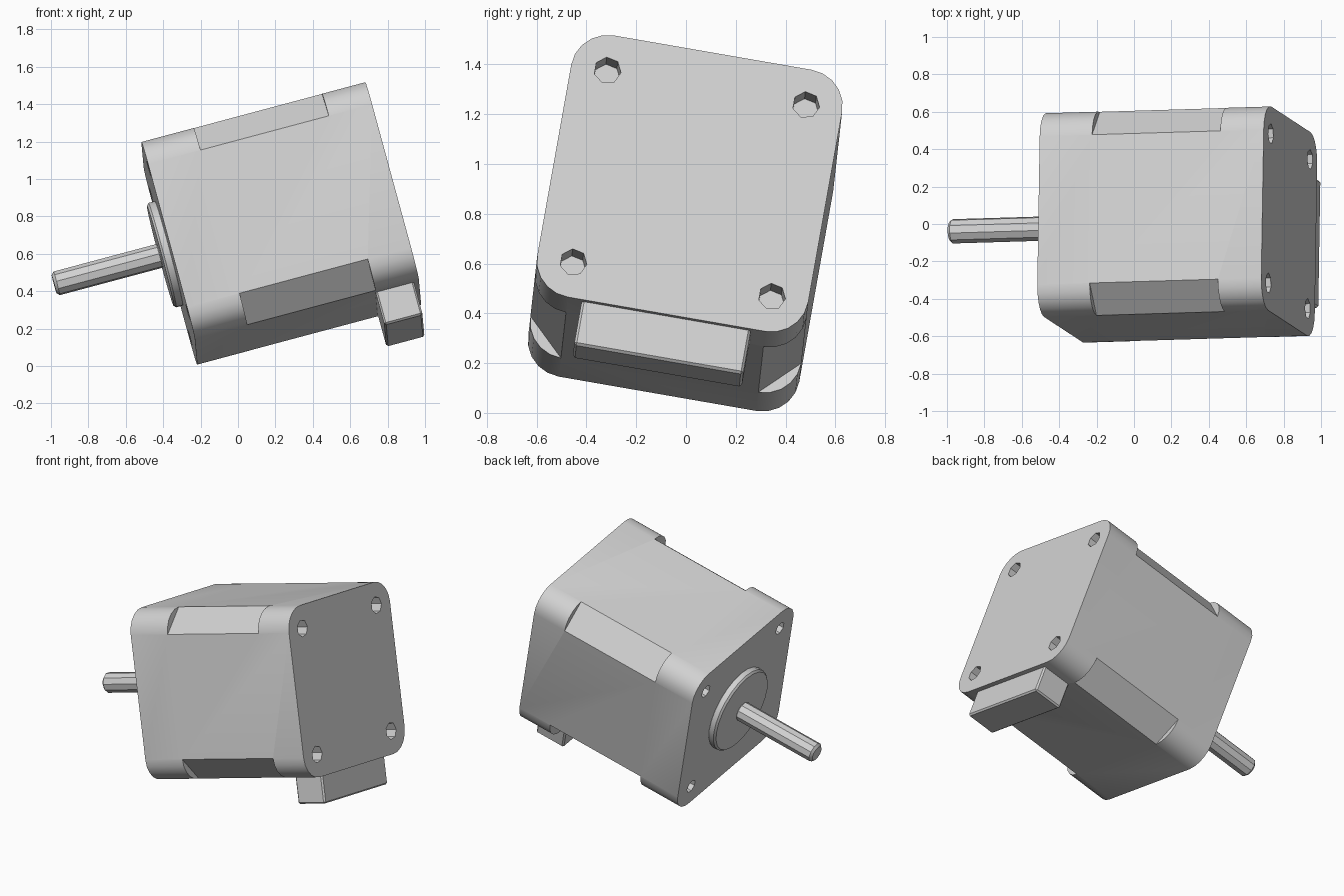
import bpy, bmesh
from math import cos, sin, tau, pi, radians
from mathutils import Matrix, Vector

cube = bpy.data.objects.get("Cube")
if cube:
    bpy.data.objects.remove(cube, do_unlink=True)

# Single grey metal
metal = bpy.data.materials.new("grey_metal")
metal.use_nodes = True
grey = (0.64, 0.64, 0.64, 1)
metal.diffuse_color = grey
metal.node_tree.nodes["Principled BSDF"].inputs["Base Color"].default_value = grey

# Tilted frame: local x runs from shaft to back, origin at centre of back face
side = Vector((0.016, 0.985, -0.171)).normalized()
up = Vector((-0.259, 0.171, 0.951))
up = (up - side * up.dot(side)).normalized()
axis = side.cross(up)
FRAME = Matrix((axis, side, up)).transposed().to_4x4()
FRAME.translation = (0.83, 0.015, 0.922)

HALF, LENGTH, RADIUS, CHAMFER = 0.5525, 1.24, 0.15, 0.15
HOLE = 0.405


def circle(r, n, cy=0, cz=0, turn=0):
    return [(cy + r * cos(tau * i / n + turn), cz + r * sin(tau * i / n + turn)) for i in range(n)]


def rounded_square(half, r, steps):
    pts = []
    for q, (sy, sz) in enumerate(((1, 1), (-1, 1), (-1, -1), (1, -1))):
        for i in range(steps + 1):
            a = pi / 2 * (q + i / steps)
            pts.append((sy * (half - r) + r * cos(a), sz * (half - r) + r * sin(a)))
    return pts


def prism(bm, pts, x0, x1):
    """Extrude a y-z outline between two stations along the axis."""
    ends = [[bm.verts.new((x, y, z)) for y, z in pts] for x in (x0, x1)]
    bm.faces.new(ends[0])
    bm.faces.new(ends[1])
    n = len(pts)
    for i in range(n):
        j = (i + 1) % n
        bm.faces.new((ends[0][i], ends[0][j], ends[1][j], ends[1][i]))


def make(name, bm):
    bmesh.ops.recalc_face_normals(bm, faces=bm.faces)
    mesh = bpy.data.meshes.new(name)
    bm.to_mesh(mesh)
    bm.free()
    obj = bpy.data.objects.new(name, mesh)
    obj.data.materials.append(metal)
    bpy.context.collection.objects.link(obj)
    obj.matrix_world = FRAME
    return obj


def select(obj):
    bpy.ops.object.select_all(action='DESELECT')
    obj.select_set(True)
    bpy.context.view_layer.objects.active = obj


def apply(obj, kind, **settings):
    mod = obj.modifiers.new(kind.lower(), kind)
    for key, value in settings.items():
        setattr(mod, key, value)
    select(obj)
    bpy.ops.object.modifier_apply(modifier=mod.name)


def smooth(obj):
    select(obj)
    bpy.ops.object.shade_smooth_by_angle(angle=radians(35))


# Motor body with rounded long edges
bm = bmesh.new()
prism(bm, rounded_square(HALF, RADIUS, 5), -LENGTH, 0)
body = make("motor_body", bm)

# Cutters: flat recesses along the long edges, screw holes at both ends
bm = bmesh.new()
far = HALF + 0.2
inner = 2 * HALF - CHAMFER - far
for sy in (1, -1):
    for sz in (1, -1):
        corner = [(far, inner), (far, far), (inner, far)]
        prism(bm, [(sy * y, sz * z) for y, z in corner], -0.95, -0.24)
        prism(bm, circle(0.055, 7, sy * HOLE, sz * HOLE), -0.11, 0.1)
        prism(bm, circle(0.045, 7, sy * HOLE, sz * HOLE), -LENGTH - 0.1, -LENGTH + 0.11)
cutter = make("cutter", bm)
cutter.hide_render = True
bpy.context.view_layer.update()
apply(body, 'BOOLEAN', operation='DIFFERENCE', object=cutter, solver='EXACT')
bpy.data.objects.remove(cutter, do_unlink=True)
smooth(body)

# Raised pilot ring on the front face
bm = bmesh.new()
prism(bm, circle(0.29, 24), -LENGTH - 0.05, -LENGTH + 0.01)
boss = make("pilot_boss", bm)
apply(boss, 'BEVEL', width=0.012, segments=1, limit_method='ANGLE', angle_limit=radians(40))
smooth(boss)

# Output shaft
bm = bmesh.new()
prism(bm, circle(0.066, 10), -LENGTH - 0.638, -LENGTH - 0.04)
shaft = make("output_shaft", bm)
apply(shaft, 'BEVEL', width=0.015, segments=1, limit_method='ANGLE', angle_limit=radians(50))
smooth(shaft)

# Wire connector under the back end
bm = bmesh.new()
prism(bm, [(-0.345, -0.735), (0.345, -0.735), (0.345, -0.5), (-0.345, -0.5)], -0.24, -0.028)
connector = make("wire_connector", bm)
apply(connector, 'BEVEL', width=0.01, segments=1)
